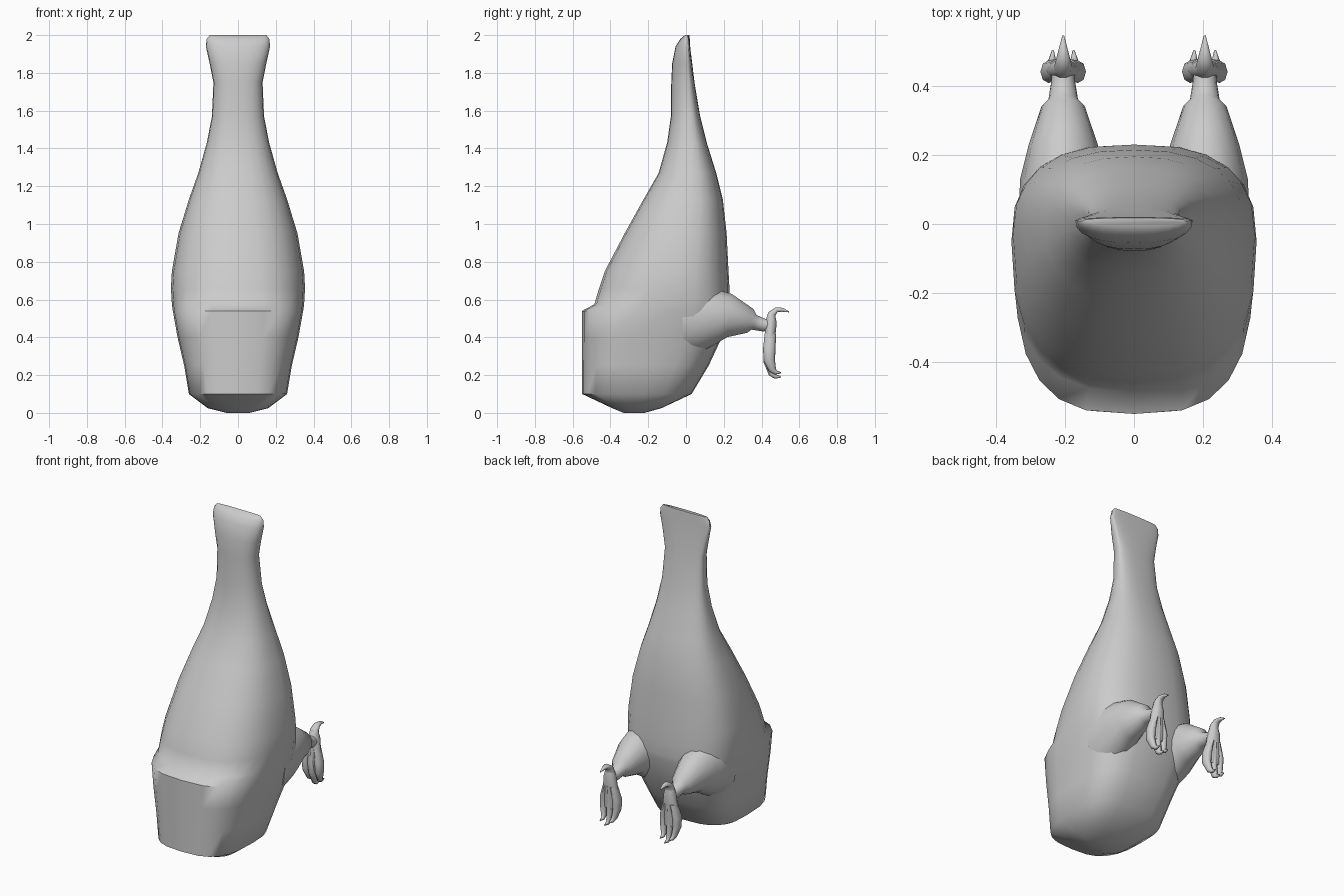
import bpy, bmesh, math
from mathutils import Vector

if "Cube" in bpy.data.objects:
    bpy.data.objects.remove(bpy.data.objects["Cube"])


def loft(bm, rings):
    """Skin a list of equal-length point rings and cap both ends."""
    loops = [[bm.verts.new(p) for p in r] for r in rings]
    n = len(loops[0])
    for a, b in zip(loops, loops[1:]):
        for i in range(n):
            j = (i + 1) % n
            bm.faces.new((a[i], a[j], b[j], b[i]))
    bm.faces.new(loops[0])
    bm.faces.new(loops[-1])


def finish(name, bm, angle):
    bmesh.ops.recalc_face_normals(bm, faces=bm.faces[:])
    me = bpy.data.meshes.new(name)
    bm.to_mesh(me)
    bm.free()
    ob = bpy.data.objects.new(name, me)
    bpy.context.collection.objects.link(ob)
    bpy.ops.object.select_all(action='DESELECT')
    ob.select_set(True)
    bpy.context.view_layer.objects.active = ob
    bpy.ops.object.shade_smooth_by_angle(angle=math.radians(angle))
    return ob


def spow(v, e):
    return math.copysign(abs(v) ** e, v)


def body_ring(z, w, yf, yb, yc, n, seg=24):
    """Rounded section: half width w, front yf, back yb, widest at yc."""
    pts = []
    for i in range(seg):
        a = 2 * math.pi * i / seg
        c, s = spow(math.cos(a), 2 / n), spow(math.sin(a), 2 / n)
        pts.append((w * c, yc + s * ((yb - yc) if s > 0 else (yc - yf)), z))
    return pts


def tube(bm, path, seg=10):
    """Tube along (x, y, z, half width, half thickness) stations."""
    P = [Vector(p[:3]) for p in path]
    rings = []
    for i, p in enumerate(path):
        t = P[min(i + 1, len(P) - 1)] - P[max(i - 1, 0)]
        nrm = Vector((0, -t.z, t.y)).normalized()
        rings.append([P[i] + Vector((p[3] * math.cos(a), 0, 0)) + nrm * p[4] * math.sin(a)
                      for a in (2 * math.pi * k / seg for k in range(seg))])
    loft(bm, rings)


# Body and neck: z, half width, front y, back y, widest y, squareness
body = [
    (0.00, .06, -.33, -.22, -.28, 2.0), (0.025, .16, -.39, -.13, -.26, 2.3),
    (0.10, .26, -.55, .03, -.22, 3.0), (0.25, .285, -.55, .12, -.18, 3.0),
    (0.40, .32, -.55, .19, -.13, 3.0), (0.54, .345, -.55, .225, -.08, 3.0),
    (0.575, .35, -.485, .23, -.07, 2.8), (0.66, .355, -.46, .23, -.05, 2.6),
    (0.75, .35, -.43, .225, -.03, 2.5), (0.95, .315, -.325, .215, 0, 2.4),
    (1.13, .26, -.225, .195, .02, 2.4), (1.27, .21, -.145, .16, .03, 2.4),
    (1.43, .165, -.10, .11, .03, 2.4), (1.57, .138, -.08, .075, .025, 2.4),
    (1.75, .13, -.078, .045, .015, 2.4), (1.85, .15, -.073, .033, .012, 2.4),
    (1.94, .17, -.055, .022, .01, 2.4), (1.98, .166, -.03, .02, .01, 2.4),
    (2.00, .15, -.005, .018, .008, 2.4),
]
bm = bmesh.new()
loft(bm, [body_ring(*r) for r in body])
finish("body", bm, 60)

for side, s in (("left", -1), ("right", 1)):
    cx = 0.205 * s
    # Thigh stump tapering into a thin ankle
    bm = bmesh.new()
    tube(bm, [(cx - .02 * s, -.02, .50, .15, .22), (cx, .13, .51, .125, .16),
              (cx, .23, .515, .10, .118), (cx, .34, .487, .063, .067),
              (cx, .36, .480, .043, .042), (cx, .41, .465, .035, .035),
              (cx, .46, .465, .03, .03)], 14)
    finish("thigh_" + side, bm, 60)

    # Foot: palm, hooked hind claw and three clawed toes
    bm = bmesh.new()
    tube(bm, [(cx, .452, .53, .022, .018), (cx, .45, .48, .036, .032),
              (cx, .445, .41, .048, .03), (cx, .443, .33, .058, .027),
              (cx, .445, .28, .05, .02)])
    tube(bm, [(cx, .448, .48, .032, .03), (cx, .455, .525, .026, .022),
              (cx, .48, .546, .02, .014), (cx, .51, .546, .012, .011),
              (cx, .545, .535, .003, .003)])
    for k in (-1, 0, 1):
        d = .022 * (1 - abs(k))
        tube(bm, [(cx + .022 * k, .447, .42, .02, .03),
                  (cx + .042 * k, .441, .34, .024, .033),
                  (cx + .044 * k, .441, .28 - d / 2, .022, .03),
                  (cx + .036 * k, .458, .228 - d, .015, .02),
                  (cx + .032 * k, .475, .214 - d, .011, .012),
                  (cx + .030 * k, .503, .212 - d, .003, .003)], 8)
    finish("foot_" + side, bm, 60)
